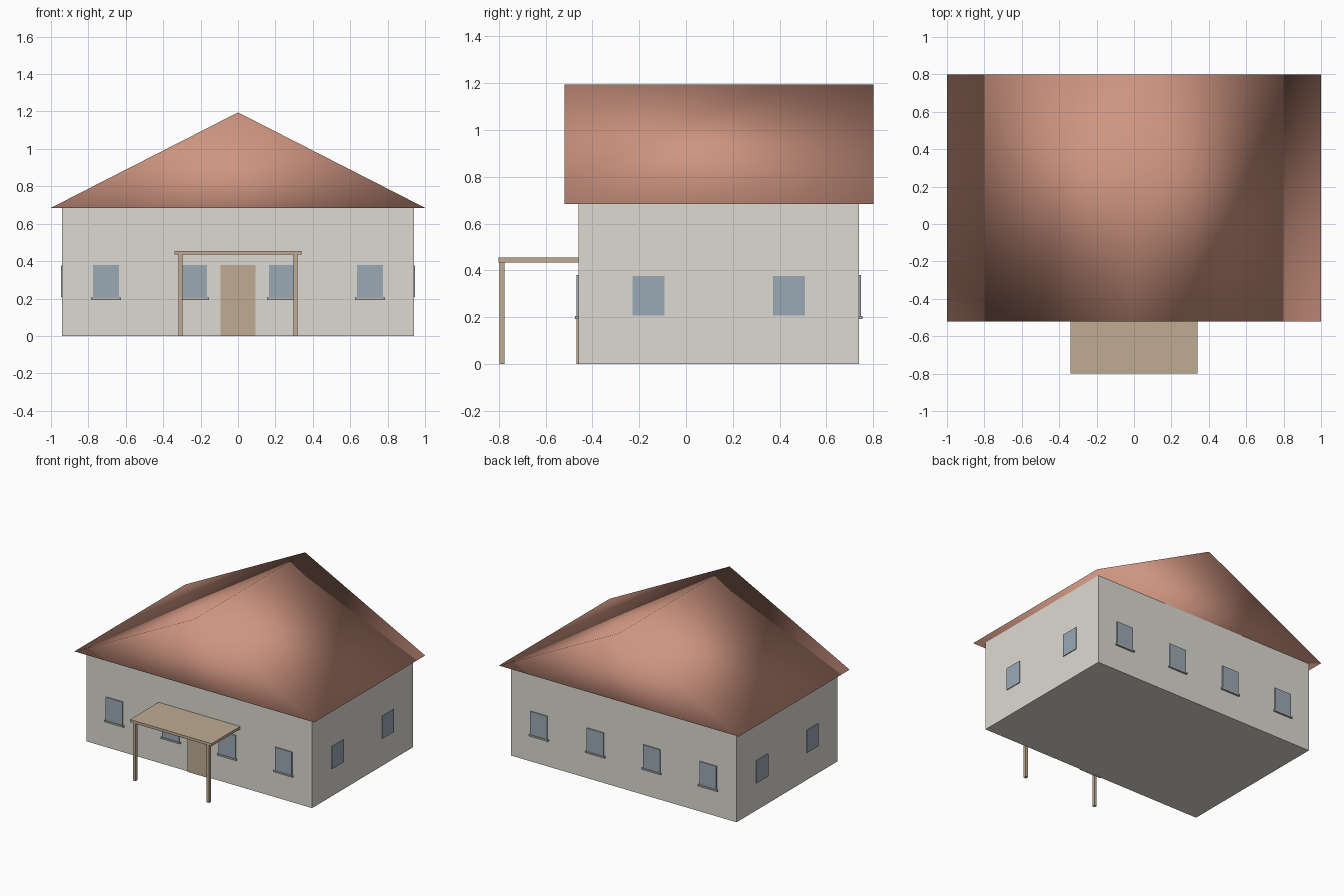
import bpy

if "Cube" in bpy.data.objects:
    bpy.data.objects.remove(bpy.data.objects["Cube"])


def material(name, color):
    m = bpy.data.materials.new(name)
    m.diffuse_color = (*color, 1)
    m.use_nodes = True
    m.node_tree.nodes["Principled BSDF"].inputs["Base Color"].default_value = m.diffuse_color
    return m


WALL = material("plaster", (0.72, 0.70, 0.64))
ROOF = material("roof_tile", (0.62, 0.30, 0.22))
GLASS = material("glass", (0.33, 0.40, 0.46))
WOOD = material("wood", (0.52, 0.41, 0.29))
STONE = material("sill_stone", (0.45, 0.44, 0.42))


def mesh(name, verts, faces, mat):
    me = bpy.data.meshes.new(name)
    me.from_pydata(verts, [], faces)
    me.materials.append(mat)
    ob = bpy.data.objects.new(name, me)
    bpy.context.collection.objects.link(ob)
    return ob


def box(name, x, y, z, mat):
    """Box from (min, max) pairs on each axis."""
    verts = [(a, b, c) for c in z for b in y for a in x]
    faces = [(0, 2, 3, 1), (4, 5, 7, 6), (0, 1, 5, 4),
             (2, 6, 7, 3), (0, 4, 6, 2), (1, 3, 7, 5)]
    return mesh(name, verts, faces, mat)


def span(center, width):
    return (center - width / 2, center + width / 2)


# Main walls
box("walls", (-0.94, 0.94), (-0.46, 0.74), (0, 0.69), WALL)

# Gabled roof: closed, fully smooth-shaded triangular prism
profile = [(-1, 0.685), (1, 0.685), (0, 1.195)]
roof = mesh("roof", [(x, y, z) for y in (-0.52, 0.80) for x, z in profile],
            [(0, 1, 2), (5, 4, 3), (0, 3, 4, 1), (1, 4, 5, 2), (2, 5, 3, 0)], ROOF)
roof.data.shade_smooth()

# Front and back windows with sills
for side, wall_y, s in (("front", -0.46, -1), ("back", 0.74, 1)):
    for i, x in enumerate((-0.705, -0.235, 0.235, 0.705)):
        depth = sorted((wall_y - s * 0.01, wall_y + s * 0.008))
        box(f"{side}_window_{i + 1}", span(x, 0.14), depth, (0.205, 0.38), GLASS)
        depth = sorted((wall_y - s * 0.01, wall_y + s * 0.014))
        box(f"{side}_sill_{i + 1}", span(x, 0.16), depth, (0.193, 0.205), STONE)

# Side windows
for side, s in (("left", -1), ("right", 1)):
    for i, y in enumerate((-0.16, 0.44)):
        box(f"{side}_window_{i + 1}", sorted((s * 0.93, s * 0.946)),
            span(y, 0.138), (0.207, 0.377), GLASS)

# Front door
box("door", span(0, 0.185), (-0.468, -0.45), (0, 0.38), WOOD)

# Porch canopy and its posts
box("porch_canopy", (-0.34, 0.34), (-0.80, -0.46), (0.435, 0.455), WOOD)
for side, x in (("left", -0.307), ("right", 0.307)):
    box(f"{side}_porch_post", span(x, 0.021), (-0.796, -0.775), (0, 0.435), WOOD)
